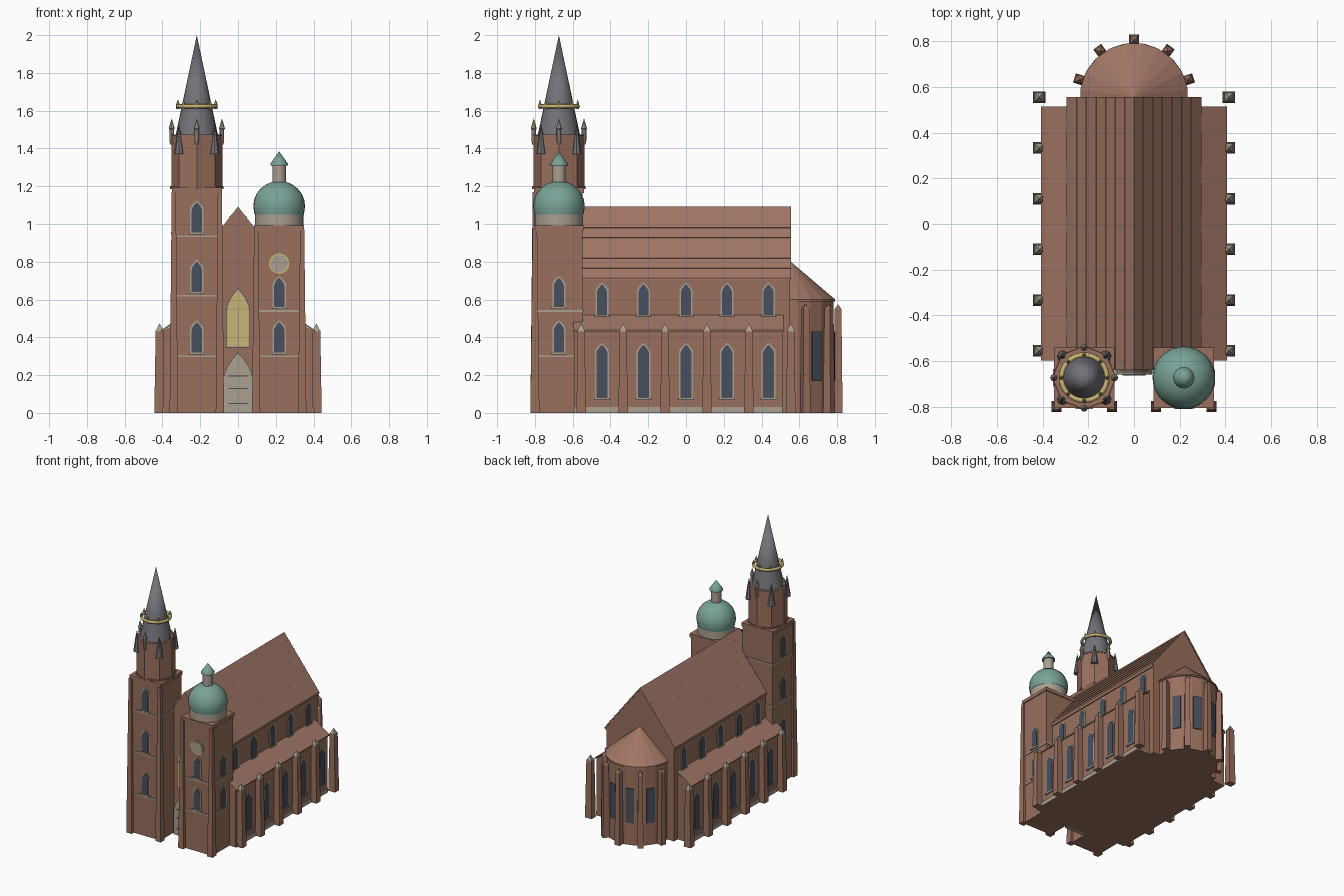
import bpy, bmesh, math
from mathutils import Matrix, Vector

if "Cube" in bpy.data.objects:
    bpy.data.objects.remove(bpy.data.objects["Cube"])

def material(name, r, g, b):
    m = bpy.data.materials.new(name)
    m.diffuse_color = (r, g, b, 1)
    m.use_nodes = True
    m.node_tree.nodes["Principled BSDF"].inputs["Base Color"].default_value = m.diffuse_color
    return m

BRICK = material("brick", 0.32, 0.16, 0.11)
ROOF = material("roof_tile", 0.35, 0.18, 0.13)
SLATE = material("slate", 0.17, 0.17, 0.19)
COPPER = material("green_copper", 0.19, 0.36, 0.31)
STONE = material("pale_stone", 0.40, 0.35, 0.28)
GOLD = material("gold", 0.58, 0.46, 0.17)
GLASS = material("dark_glass", 0.065, 0.08, 0.11)

def finish(name, bm, mat, smooth=False, mx=None):
    bmesh.ops.recalc_face_normals(bm, faces=bm.faces)
    me = bpy.data.meshes.new(name)
    bm.to_mesh(me)
    bm.free()
    me.materials.append(mat)
    ob = bpy.data.objects.new(name, me)
    bpy.context.collection.objects.link(ob)
    if mx:
        me.transform(mx)
    if smooth:
        bpy.ops.object.select_all(action='DESELECT')
        ob.select_set(True)
        bpy.context.view_layer.objects.active = ob
        bpy.ops.object.shade_smooth_by_angle(angle=math.radians(35))
    return ob

def box(name, x, y, z0, z1, hx, hy, mat, taper=1.0, mx=None):
    bm = bmesh.new()
    bmesh.ops.create_cube(bm, size=2)
    for v in bm.verts:
        t = taper if v.co.z > 0 else 1
        v.co = (x + v.co.x * hx * t, y + v.co.y * hy * t, z1 if v.co.z > 0 else z0)
    return finish(name, bm, mat, mx=mx)

def prism(name, profile, y0, y1, mat, mx=None):
    """Extrude an (x, z) outline along y."""
    bm = bmesh.new()
    f = bm.faces.new([bm.verts.new((x, y0, z)) for x, z in profile])
    ext = bmesh.ops.extrude_face_region(bm, geom=[f])
    vs = [g for g in ext['geom'] if isinstance(g, bmesh.types.BMVert)]
    bmesh.ops.translate(bm, verts=vs, vec=(0, y1 - y0, 0))
    return finish(name, bm, mat, mx=mx)

def lathe(name, x, y, profile, n, mat, phase=0.0, smooth=True):
    """Turn an (r, z) outline around a vertical axis; closed at both ends."""
    bm = bmesh.new()
    rings = [[bm.verts.new((x + r * math.cos(phase + i * math.tau / n),
                            y + r * math.sin(phase + i * math.tau / n), z)) for i in range(n)]
             for r, z in profile]
    for a, b in zip(rings, rings[1:]):
        for i in range(n):
            j = (i + 1) % n
            bm.faces.new((a[i], a[j], b[j], b[i]))
    bm.faces.new(rings[0][::-1])
    bm.faces.new(rings[-1])
    bmesh.ops.remove_doubles(bm, verts=bm.verts, dist=1e-5)
    return finish(name, bm, mat, smooth)

def place(x, y, deg):
    return Matrix.Translation((x, y, 0)) @ Matrix.Rotation(math.radians(deg), 4, 'Z')

def arch(w, z0, z1, rise):
    """Pointed arch outline, half width w."""
    pts = [(-w, z0), (w, z0)]
    side = [(w * (1 - t ** 1.8), z1 - rise + rise * t) for t in (0, .25, .5, .75, .92)]
    return pts + side + [(0, z1)] + [(-a, b) for a, b in reversed(side)]

def window(name, x, y, deg, w, z0, z1):
    """Pointed window with stone surround and sill; local -y faces outwards."""
    mx = place(x, y, deg)
    prism(name + "_surround", arch(w + .008, z0, z1 + .01, w * 1.7), -.005, .004, STONE, mx)
    prism(name + "_glass", arch(w, z0, z1, w * 1.6), -.008, .004, GLASS, mx)
    box(name + "_sill", 0, -.004, z0 - .01, z0, w + .012, .008, STONE, mx=mx)

# Nave body and steep roof
EAVE, RIDGE = 0.715, 1.08
prism("nave", [(-.285, 0), (.285, 0), (.285, EAVE), (0, RIDGE), (-.285, EAVE)], -.635, .55, BRICK)
prism("nave_roof", [(-.295, EAVE - .012), (-.295, EAVE), (0, RIDGE + .012), (.295, EAVE),
                    (.295, EAVE - .012), (0, RIDGE - .005)], -.64, .555, ROOF)
slope = math.atan2(RIDGE + .012 - EAVE, .295)
for s in (-1, 1):
    for i in range(1, 7):
        t = i / 7
        mx = (Matrix.Translation((s * .295 * (1 - t), -.04, EAVE + (RIDGE + .012 - EAVE) * t))
              @ Matrix.Rotation(s * slope, 4, 'Y'))
        box("roof_course", 0, 0, -.003, .003, .006, .594, ROOF, mx=mx)

# Side aisles with lean-to roofs, windows and buttresses
for s in (-1, 1):
    prism("aisle", [(s * .25, 0), (s * .395, 0), (s * .395, .435), (s * .25, .52)], -.592, .51, BRICK)
    prism("aisle_roof", [(s * .28, .512), (s * .408, .428), (s * .408, .438), (s * .28, .522)],
          -.597, .515, ROOF)
    box("aisle_plinth", s * .393, -.04, 0, .03, .008, .55, STONE)
    box("eaves_cornice", s * .286, -.04, .695, .708, .006, .59, BRICK)
    for y in (-.445, -.225, 0, .217, .437):
        window("aisle_window", s * .395, y, 90 * s, .03, .08, .36)
        window("clerestory_window", s * .285, y, 90 * s, .027, .515, .68)
    for y in (-.555, -.333, -.111, .111, .333, .555):
        box("buttress", s * .415, y, 0, .43, .028, .025, BRICK, .75)
        box("buttress_cap", s * .415, y, .43, .437, .022, .02, STONE)
        lathe("buttress_pinnacle", s * .415, y, [(.026, .437), (0, .475)], 4, STONE,
              math.pi / 4, False)

# Apse with conical roof
lathe("apse", 0, .555, [(.23, 0), (.23, .6)], 20, BRICK, math.radians(9), False)
lathe("apse_roof", 0, .555, [(.238, .59), (.238, .6), (0, .8)], 20, ROOF, math.radians(9), False)
for deg in (18, 54, 90, 126, 162):
    a = math.radians(deg)
    box("apse_buttress", 0, 0, 0, .55, .021, .024, BRICK, .75,
        place(.25 * math.cos(a), .555 + .25 * math.sin(a), deg + 90))
    lathe("apse_buttress_cap", .25 * math.cos(a), .555 + .25 * math.sin(a),
          [(.025, .55), (0, .575)], 4, BRICK, a + math.pi / 4, False)
for deg in (36, 72, 108, 144):
    a = math.radians(deg)
    box("apse_window", 0, 0, .17, .43, .029, .006, GLASS, 1,
        place(.23 * math.cos(a), .555 + .23 * math.sin(a), deg + 90))

# West towers: walls, corner buttresses, string courses and windows
CY, H = -.673, .125
for s, top, bands, wins in ((-1, 1.18, (.3, .62, .935), ((.32, .48), (.64, .8), (.955, 1.115))),
                            (1, .98, (.3, .54), ((.32, .48), (.56, .715)))):
    cx = s * .218
    box("tower", cx, CY, 0, top, H, H, BRICK)
    box("tower_cornice", cx, CY, top - .015, top + .012, H + .007, H + .007, BRICK)
    for dx in (-.122, .122):
        box("tower_buttress", cx + dx, -.8, 0, top - .01, .022, .024, BRICK, .5)
    for z in bands:
        box("string_course", cx, CY, z - .005, z + .005, H + .005, H + .005, STONE)
    for z0, z1 in wins:
        window("tower_window", cx, CY - H, 0, .027, z0, z1)
        window("tower_window", cx + s * H, CY, 90 * s, .027, z0, z1)

# Left tower: octagonal belfry, slate spire, pinnacles and gold crown
LX = -.218
lathe("belfry", LX, CY, [(.142, 1.185), (.142, 1.2), (.135, 1.2), (.135, 1.465), (.139, 1.465),
                         (.139, 1.475)], 8, BRICK, 0, False)
lathe("spire", LX, CY, [(.112, 1.47), (.076, 1.64), (0, 2.0)], 24, SLATE)
for i in range(8):
    a = i * math.pi / 4
    px, py = LX + .133 * math.cos(a), CY + .133 * math.sin(a)
    if i % 2:
        lathe("hanging_pinnacle", px, py, [(.026, 1.37), (.01, 1.48), (0, 1.53)], 8, SLATE)
    else:
        lathe("stone_pinnacle", px, py, [(.008, 1.42), (.012, 1.44), (.012, 1.5), (.016, 1.505),
                                         (0, 1.56)], 8, STONE)
    lathe("crown_point", LX + .1 * math.cos(a), CY + .1 * math.sin(a),
          [(.009, 1.61), (.009, 1.635), (0, 1.66)], 6, GOLD)
bpy.ops.mesh.primitive_torus_add(major_radius=.1, minor_radius=.011, major_segments=32,
                                 minor_segments=8, location=(LX, CY, 1.623))
crown = bpy.context.object
crown.name = "crown_ring"
crown.data.materials.append(GOLD)
bpy.ops.object.shade_smooth_by_angle(angle=math.radians(50))

# Right tower: drum, copper dome, lantern and clock
RX = .218
lathe("dome_drum", RX, CY, [(.128, .985), (.128, 1.06)], 32, STONE)
dome = [(.13, 1.05)] + [(.137 * math.cos(t), 1.095 + .133 * math.sin(t))
                        for t in [math.radians(d) for d in range(-15, 91, 15)]]
lathe("dome", RX, CY, dome, 32, COPPER)
lathe("lantern", RX, CY, [(.036, 1.21), (.036, 1.315)], 16, STONE)
lathe("lantern_cap", RX, CY, [(.047, 1.31), (.047, 1.318), (0, 1.385)], 16, COPPER)
def disc(r, n=24):
    return [(r * math.cos(i * math.tau / n), .79 + r * math.sin(i * math.tau / n)) for i in range(n)]
prism("clock_rim", disc(.054), -.007, .004, GOLD, place(RX, CY - H, 0))
prism("clock_face", disc(.046), -.010, .004, STONE, place(RX, CY - H, 0))

# Portal and gilded window between the towers
prism("portal", arch(.08, 0, .32, .15), -.66, -.63, STONE)
for z in (.05, .13, .195):
    box("portal_bar", 0, -.661, z - .003, z + .003, .05, .003, GLASS)
prism("west_window_surround", arch(.064, .345, .66, .12), -.643, -.63, STONE)
prism("west_window", arch(.055, .353, .648, .11), -.648, -.63, GOLD)
box("west_window_mullion", 0, -.649, .353, .55, .003, .002, STONE)
box("west_window_transom", 0, -.649, .547, .553, .055, .002, STONE)
